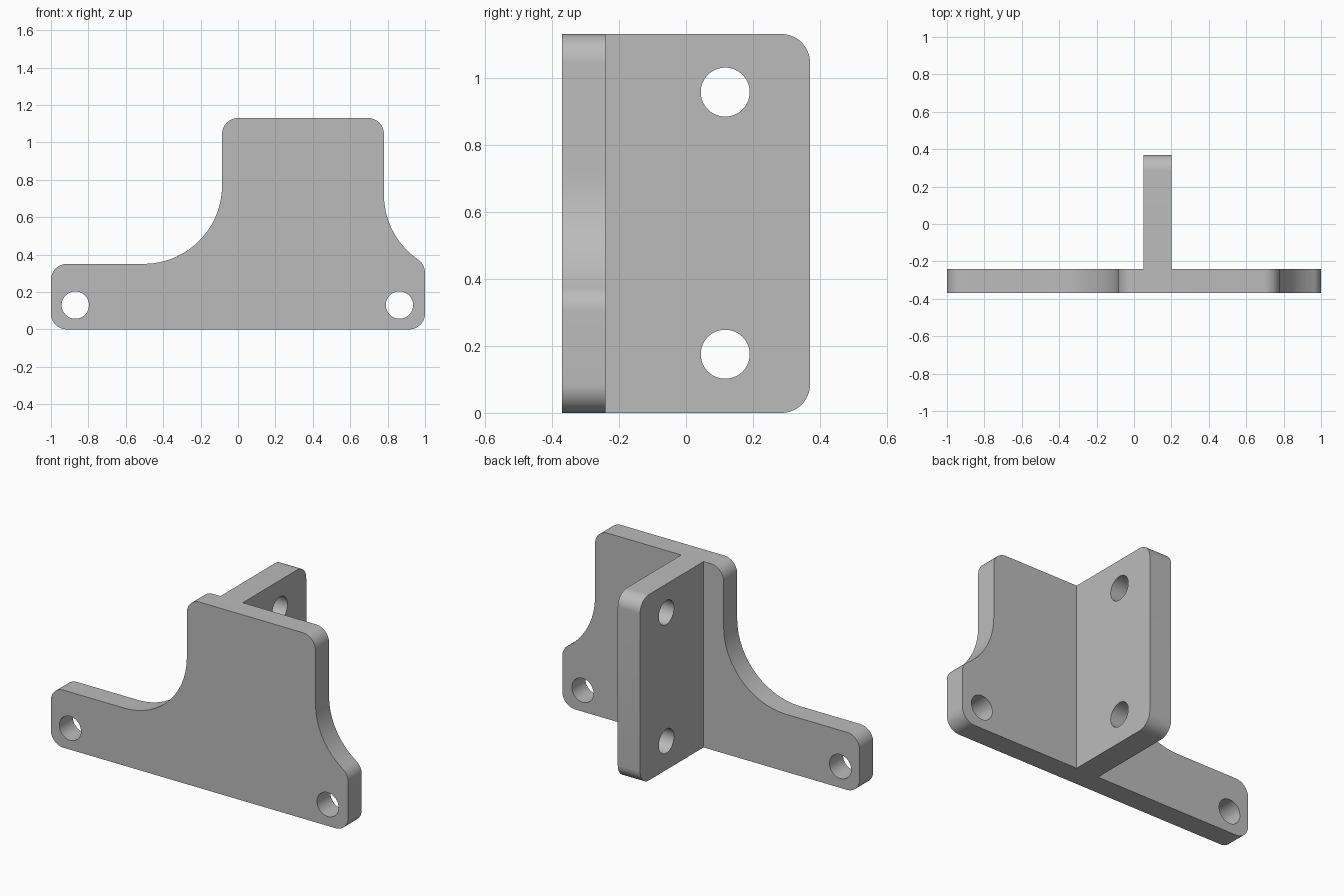
import bpy, bmesh, math
from mathutils import Vector

cube = bpy.data.objects.get("Cube")
if cube:
    bpy.data.objects.remove(cube, do_unlink=True)

grey = bpy.data.materials.new("plain grey")
grey.use_nodes = True
colour = (0.5, 0.5, 0.5, 1)
grey.diffuse_color = colour
grey.node_tree.nodes["Principled BSDF"].inputs["Base Color"].default_value = colour


def arc(cu, cv, r, start, end):
    """Points along an arc, angles in degrees."""
    n = max(4, round(abs(end - start) / 6))
    angles = [math.radians(start + (end - start) * i / n) for i in range(n + 1)]
    return [(cu + r * math.cos(a), cv + r * math.sin(a)) for a in angles]


def prism(name, outline, axis, near, far):
    """Extrude an upright outline along x or y."""
    def place(u, v):
        return (near, u, v) if axis == "x" else (u, near, v)
    bm = bmesh.new()
    face = bm.faces.new([bm.verts.new(place(u, v)) for u, v in outline])
    new = bmesh.ops.extrude_face_region(bm, geom=[face])["geom"]
    shift = Vector((far - near, 0, 0) if axis == "x" else (0, far - near, 0))
    bmesh.ops.translate(bm, vec=shift, verts=[g for g in new if isinstance(g, bmesh.types.BMVert)])
    bmesh.ops.recalc_face_normals(bm, faces=bm.faces)
    mesh = bpy.data.meshes.new(name)
    bm.to_mesh(mesh)
    bm.free()
    mesh.materials.append(grey)
    obj = bpy.data.objects.new(name, mesh)
    bpy.context.collection.objects.link(obj)
    return obj


def combine(target, other, operation):
    mod = target.modifiers.new(operation.lower(), "BOOLEAN")
    mod.operation, mod.solver, mod.object = operation, "EXACT", other
    bpy.context.view_layer.objects.active = target
    bpy.ops.object.modifier_apply(modifier=mod.name)
    bpy.data.objects.remove(other, do_unlink=True)


def drill(target, u, v, axis, near, far):
    hole = arc(u, v, 0.073, 0, 360)[:-1]
    combine(target, prism("hole_cutter", hole, axis, near, far), "DIFFERENCE")


# Mounting plate with sweeping shoulders and rounded corners
c, sweep, height = 0.085, 0.42, 1.13
tangent = math.degrees(math.acos(0.285 / (sweep + c)))
outline = (arc(0.915, 0.303, c, 0, tangent)
           + arc(1.2, 0.72, sweep, 180 + tangent, 180)
           + arc(0.78 - c, height - c, c, 0, 90)
           + arc(0, height - c, c, 90, 180)
           + arc(-c - sweep, 0.35 + sweep, sweep, 0, -90)
           + arc(-1 + c, 0.35 - c, c, 90, 180)
           + arc(-1 + c, c, c, 180, 270)
           + arc(1 - c, c, c, 270, 360))
# Drop the repeated point where the two right-hand arcs meet
outline = [p for i, p in enumerate(outline) if math.dist(p, outline[i - 1]) > 0.001]
bracket = prism("bracket", outline, "y", -0.37, -0.24)

# Upright rib behind the plate
rib_outline = ([(-0.3, height), (-0.3, 0)]
               + arc(0.37 - c, c, c, -90, 0)
               + arc(0.37 - c, height - c, c, 0, 90))
combine(bracket, prism("rib", rib_outline, "x", 0.05, 0.2), "UNION")

# Bolt holes through the plate and the rib
for x in (-0.87, 0.863):
    drill(bracket, x, 0.13, "y", -0.5, -0.1)
for z in (0.175, 0.957):
    drill(bracket, 0.117, z, "x", -0.1, 0.4)

bpy.ops.object.select_all(action="DESELECT")
bracket.select_set(True)
bpy.context.view_layer.objects.active = bracket
bpy.ops.object.shade_smooth_by_angle(angle=math.radians(30))
